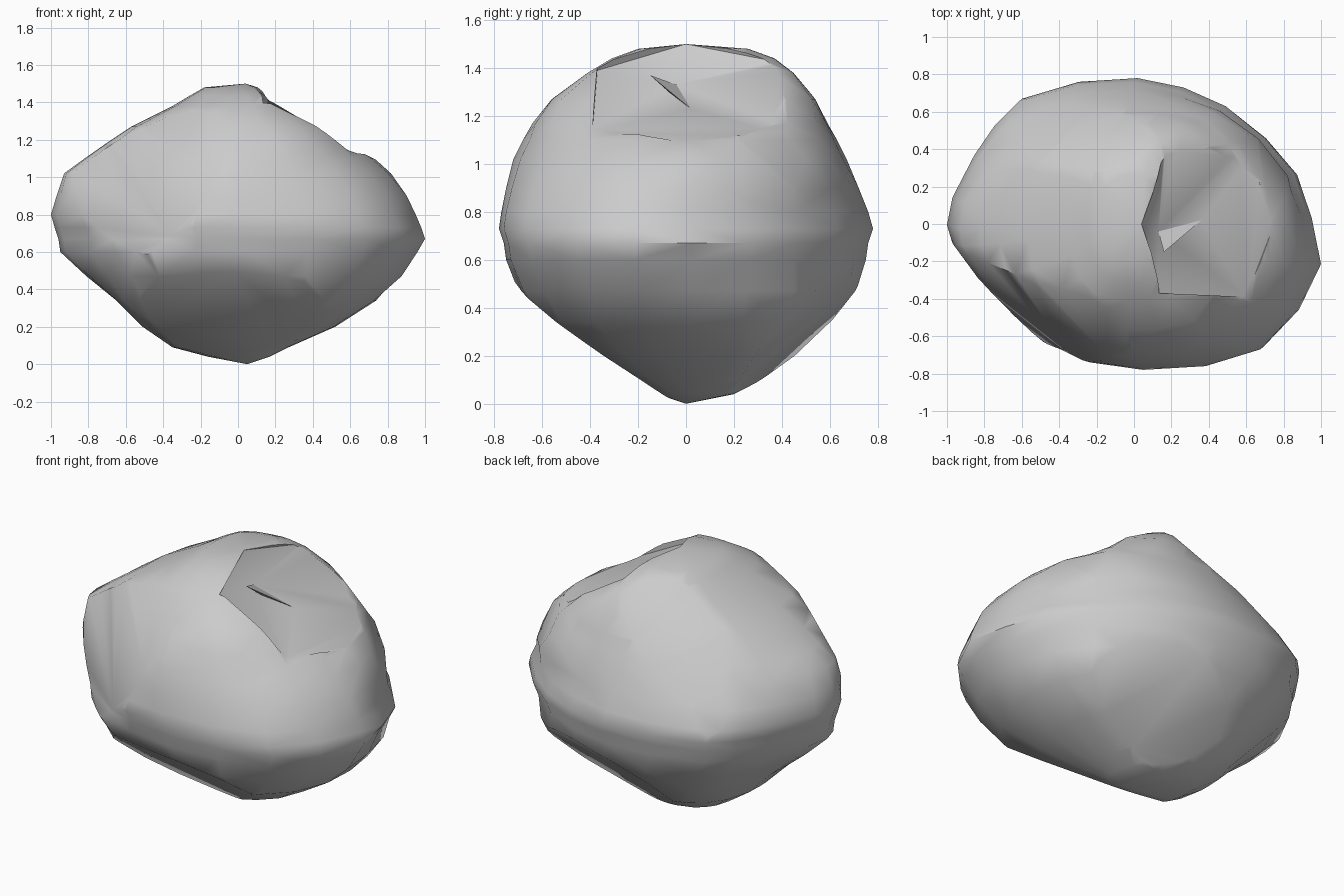
import bpy, bmesh, math
from mathutils import Vector

default_cube = bpy.data.objects.get("Cube")
if default_cube:
    bpy.data.objects.remove(default_cube)

# One plain grey colour
grey = bpy.data.materials.new("stone_grey")
grey.diffuse_color = (0.6, 0.6, 0.6, 1)
grey.use_nodes = True
for node in grey.node_tree.nodes:
    if node.type == "BSDF_PRINCIPLED":
        node.inputs["Base Color"].default_value = grey.diffuse_color


def make_object(name, bm):
    """Turn a bmesh into a named grey object."""
    bmesh.ops.recalc_face_normals(bm, faces=bm.faces)
    mesh = bpy.data.meshes.new(name)
    bm.to_mesh(mesh)
    bm.free()
    mesh.materials.append(grey)
    obj = bpy.data.objects.new(name, mesh)
    bpy.context.collection.objects.link(obj)
    return obj


def make_hull(name, points):
    """Wrap a convex solid around a few points."""
    bm = bmesh.new()
    for point in points:
        bm.verts.new(point)
    result = bmesh.ops.convex_hull(bm, input=bm.verts)
    loose = [g for g in result["geom_interior"] if isinstance(g, bmesh.types.BMVert)]
    bmesh.ops.delete(bm, geom=loose, context="VERTS")
    return make_object(name, bm)


def ramp(value, start, width):
    """Rise from zero to one over a given width."""
    return min(max((value - start) / width, 0), 1)


# Widest outline, seen from above
outline = [
    (1, -.22), (.95, .03), (.87, .27), (.7, .47), (.5, .63), (.27, .73),
    (.02, .78), (-.3, .76), (-.61, .67), (-.74, .54), (-.85, .38),
    (-.97, .15), (-1, 0), (-.97, -.1), (-.83, -.29), (-.69, -.49),
    (-.52, -.66), (-.24, -.74), (.05, -.78), (.39, -.76), (.69, -.67),
    (.88, -.47)]

# Levels from bottom to top: height, x range, y range
levels = [
    (.04, -.16, .17, -.12, .2), (.09, -.35, .27, -.23, .3),
    (.2, -.51, .52, -.44, .49), (.34, -.65, .74, -.63, .62),
    (.47, -.81, .88, -.7, .71), (.6, -.95, .96, -.75, .75),
    (.67, -.96, 1, -.76, .76),
    (.73, -.98, .98, -.78, .78), (.8, -1, .95, -.77, .76),
    (.9, -.97, .91, -.75, .72), (1.02, -.93, .82, -.72, .67),
    (1.1, -.82, .73, -.68, .63), (1.17, -.72, .61, -.64, .59),
    (1.27, -.57, .45, -.56, .54),
    (1.38, -.35, .26, -.41, .45), (1.44, -.25, .17, -.31, .37),
    (1.48, -.18, .11, -.2, .26)]


def ring_point(corner, level):
    """Fit the outline to one level, turning to a superellipse away from the waist."""
    z, x_low, x_high, y_low, y_high = level
    u, v = corner[0], corner[1] / .78
    angle = math.atan2(v, u)
    c, s = math.cos(angle), math.sin(angle)
    if u > 0:
        power = 2.4 + 3.5 * ramp(z, 1.13, .25)
    else:
        power = 2.4 - .6 * ramp(z, .8, .15) + .6 * ramp(z, 1.02, .22)
    radius = (abs(c) ** power + abs(s) ** power) ** (-1 / power)
    blend = ramp(abs(z - .68), .13, .22)
    u += (c * radius - u) * blend
    v += (s * radius - v) * blend
    x = (x_low + x_high) / 2 + u * (x_high - x_low) / 2
    y = (y_low + y_high) / 2 + v * (y_high - y_low) / 2
    # Slight undercut low on the front
    if y < 0:
        y *= 1 - .1 * max(0, 1 - abs(x + .22) / .3) * max(0, 1 - abs(z - .4) / .2)
    return (x, y, z)


# Body: rings lofted together and closed with a point at each end
bm = bmesh.new()
rings = [[bm.verts.new(ring_point(p, level)) for p in outline] for level in levels]
count = len(outline)
for low, high in zip(rings, rings[1:]):
    for i in range(count):
        j = (i + 1) % count
        bm.faces.new((low[i], low[j], high[j], high[i]))
for ring, tip in ((rings[0], (.05, 0, 0)), (rings[-1], (.04, 0, 1.5))):
    end = bm.verts.new(tip)
    for i in range(count):
        bm.faces.new((ring[i], ring[(i + 1) % count], end))
bmesh.ops.recalc_face_normals(bm, faces=bm.faces)


def chip_corner(bm, side, lift, path):
    """Slice flat facets whose edge-on line follows a path in a slanted plane."""
    middle = Vector((0, 0, .75))
    side, lift = Vector(side).normalized(), Vector(lift).normalized()
    for (a, b), (c, d) in zip(path, path[1:]):
        point = middle + side * a + lift * b
        normal = (side * (d - b) - lift * (c - a)).normalized()
        if normal.dot(point - middle) < 0:
            normal.negate()
        bmesh.ops.bisect_plane(
            bm, geom=bm.verts[:] + bm.edges[:] + bm.faces[:], dist=.0001,
            plane_co=point, plane_no=normal, clear_outer=True)
        bmesh.ops.holes_fill(bm, edges=[e for e in bm.edges if e.is_boundary], sides=0)


# Facets: worn corners around the stone, in three slanted planes
back_side, back_lift = (-1, -1, 0), (.3, -.3, .906)
chip_corner(bm, back_side, back_lift,
            [(.834, -.2), (.74, .04), (.635, .35), (.485, .545)])
chip_corner(bm, back_side, back_lift, [(-.727, -.283), (-.56, -.42), (-.22, -.66)])
chip_corner(bm, back_side, back_lift, [(-.79, .2), (-.695, .374)])
chip_corner(bm, (1, 1, 0), (-.3, .3, .906), [(-.72, -.31), (-.5, -.43), (-.18, -.63)])
chip_corner(bm, (-1, 1, 0), (.3, .3, .906),
            [(.32, .67), (.6, .41), (.79, .19), (.92, 0)])
bmesh.ops.remove_doubles(bm, verts=bm.verts, dist=.002)
bmesh.ops.triangulate(bm, faces=[f for f in bm.faces if len(f.verts) > 3])
body = make_object("rock_body", bm)

# Hollow: a shallow faceted bowl cut into the upper side
rim = [Vector(p) for p in (
    (.04, 0, 1.5), (.13, -.37, 1.39), (.6, -.39, 1.14),
    (.75, 0, 1.09), (.6, .41, 1.14), (.17, .41, 1.42))]
bowl_floor = Vector((.36, .02, 1.23))
pit = Vector((.13, -.04, 1.33))
outward = Vector((.25, 0, .43))
cutter = make_hull("hollow_cutter", rim + [p + outward for p in rim] + [bowl_floor, pit])
cutter.hide_render = True

cut = body.modifiers.new("hollow", "BOOLEAN")
cut.operation = "DIFFERENCE"
cut.solver = "EXACT"
cut.object = cutter
bpy.context.view_layer.objects.active = body
body.select_set(True)
bpy.ops.object.modifier_apply(modifier=cut.name)
bpy.data.objects.remove(cutter)
bpy.ops.object.shade_smooth_by_angle(angle=math.radians(45))

# Chip: a thin splinter lying in the hollow
make_hull("hollow_chip", [pit, bowl_floor, (.16, -.15, 1.37), (.21, -.06, 1.29)])
